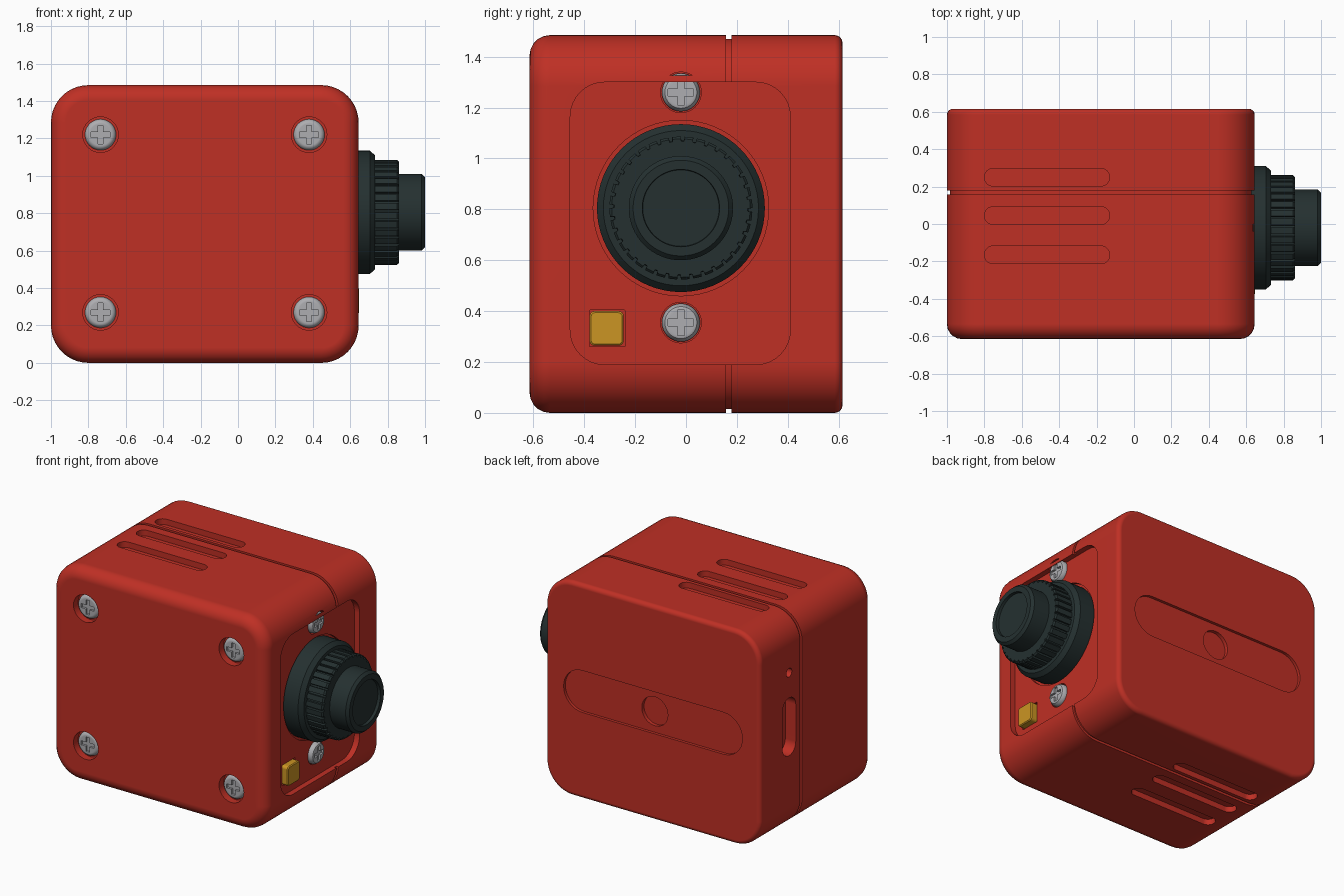
import bpy, bmesh, math
from mathutils import Matrix, Vector

if "Cube" in bpy.data.objects:
    bpy.data.objects.remove(bpy.data.objects["Cube"])


def material(name, rgb):
    m = bpy.data.materials.new(name)
    m.diffuse_color = (*rgb, 1)
    m.use_nodes = True
    m.node_tree.nodes["Principled BSDF"].inputs["Base Color"].default_value = m.diffuse_color
    return m


RED = material("red shell", (0.52, 0.029, 0.018))
BLACK = material("dark lens", (0.018, 0.03, 0.03))
STEEL = material("screw steel", (0.42, 0.42, 0.44))
GOLD = material("gold", (0.60, 0.30, 0.017))


# Side frames: u runs across a side, v up it, w outward
def frame(u, v, w):
    return Matrix((u, v, w)).transposed()


FRONT = frame((1, 0, 0), (0, 0, 1), (0, -1, 0))
BACK = frame((-1, 0, 0), (0, 0, 1), (0, 1, 0))
RIGHT = frame((0, 1, 0), (0, 0, 1), (1, 0, 0))
LEFT = frame((0, -1, 0), (0, 0, 1), (-1, 0, 0))
TOP = frame((1, 0, 0), (0, 1, 0), (0, 0, 1))
BOTTOM = frame((1, 0, 0), (0, -1, 0), (0, 0, -1))


def rrect(cu, cv, hu, hv, r, n=8):
    """Rounded rectangle outline."""
    r = min(r, hu * 0.999, hv * 0.999)
    pts = []
    for k, (su, sv) in enumerate(((1, 1), (-1, 1), (-1, -1), (1, -1))):
        for i in range(n + 1):
            a = math.pi / 2 * (k + i / n)
            pts.append((cu + su * (hu - r) + r * math.cos(a),
                        cv + sv * (hv - r) + r * math.sin(a)))
    return pts


def circle(cu, cv, r, n=64):
    return [(cu + r * math.cos(2 * math.pi * i / n),
             cv + r * math.sin(2 * math.pi * i / n)) for i in range(n)]


def loft(name, rings, side, mat):
    """Closed solid through (outline, w) rings in a side frame."""
    bm = bmesh.new()
    loops = [[bm.verts.new(side @ Vector((u, v, w))) for u, v in pts] for pts, w in rings]
    for a, b in zip(loops, loops[1:]):
        for i in range(len(a)):
            j = (i + 1) % len(a)
            bm.faces.new((a[i], a[j], b[j], b[i]))
    bm.faces.new(loops[0][::-1])
    bm.faces.new(loops[-1])
    bmesh.ops.recalc_face_normals(bm, faces=bm.faces)
    me = bpy.data.meshes.new(name)
    bm.to_mesh(me)
    bm.free()
    me.materials.append(mat)
    ob = bpy.data.objects.new(name, me)
    bpy.context.collection.objects.link(ob)
    return ob


def lathe(name, cu, cv, profile, side, mat, n=64):
    return loft(name, [(circle(cu, cv, r, n), w) for r, w in profile], side, mat)


def cut(ob, outline, w0, w1, side):
    """Carve a prism out of an object."""
    tool = loft("cutter", [(outline, w0), (outline, w1)], side, ob.data.materials[0])
    mod = ob.modifiers.new("cut", 'BOOLEAN')
    mod.operation, mod.solver, mod.object = 'DIFFERENCE', 'EXACT', tool
    bpy.context.view_layer.objects.active = ob
    bpy.ops.object.modifier_apply(modifier=mod.name)
    bpy.data.objects.remove(tool)


def smooth(ob):
    bpy.ops.object.select_all(action='DESELECT')
    ob.select_set(True)
    bpy.context.view_layer.objects.active = ob
    bpy.ops.object.shade_smooth_by_angle(angle=math.radians(30))
    mod = ob.modifiers.new("normals", 'WEIGHTED_NORMAL')
    mod.keep_sharp = True


# Shell: rounded outline swept back to front, with edge fillets and a seam groove
def shell_ring(d, w):
    return rrect(-0.1775, 0.7425, 0.8225 - d, 0.7425 - d, 0.2 - d, 10), w


def fillet(r, end, sign):
    out = []
    for i in range(6):
        a = math.pi / 2 * i / 5
        out.append(shell_ring(r * (1 - math.sin(a)), end - sign * r * (1 - math.cos(a))))
    return out


body = loft("camera_shell",
            fillet(0.03, -0.615, -1)
            + [shell_ring(d, w) for d, w in ((0, -0.178), (0.016, -0.178), (0.016, -0.157), (0, -0.157))]
            + fillet(0.08, 0.615, 1)[::-1], FRONT, RED)

# Recessed lens panel with wells for lens, screws and gold contact
LY, LZ = -0.02, 0.805
PANEL = 0.605
cut(body, rrect(-0.0225, 0.745, 0.4325, 0.555, 0.135), PANEL, 0.8, RIGHT)
cut(body, circle(LY, LZ, 0.345), PANEL - 0.02, 0.8, RIGHT)
panel_screws = [(LY, 1.26), (LY, 0.355)]
for y, z in panel_screws:
    cut(body, circle(y, z, 0.08, 32), PANEL - 0.02, 0.64 if z > 1 else 0.8, RIGHT)
cut(body, rrect(-0.31, 0.332, 0.07, 0.072, 0.003, 2), PANEL - 0.02, 0.8, RIGHT)

# Front screw wells
front_screws = [(x, z) for x in (-0.735, 0.38) for z in (0.27, 1.22)]
for x, z in front_screws:
    cut(body, circle(x, z, 0.095, 32), 0.565, 0.8, FRONT)

# Vent slots above and below
for y in (0.25, 0.045, -0.165):
    cut(body, rrect(-0.465, y, 0.335, 0.0475, 0.05), 1.445, 1.6, TOP)
    cut(body, rrect(-0.465, -y, 0.335, 0.0475, 0.05), -0.04, 0.2, BOTTOM)

# Back grip recess with a round socket
cut(body, rrect(0.1775, 0.745, 0.685, 0.145, 0.145), 0.595, 0.8, BACK)
cut(body, circle(0.1775, 0.745, 0.1, 40), 0.57, 0.8, BACK)

# Left port and indicator hole
cut(body, rrect(-0.30, 0.745, 0.073, 0.2, 0.073), 0.92, 1.2, LEFT)
cut(body, circle(-0.30, 1.12, 0.03, 24), 0.95, 1.2, LEFT)
smooth(body)


# Cross-head screws
def screw(name, cu, cv, r, base, top, side):
    h = top - base
    ob = lathe(name, cu, cv, [(r, base), (r, base + 0.4 * h), (r * 0.95, base + 0.7 * h),
                              (r * 0.84, base + 0.92 * h), (r * 0.7, top)], side, STEEL, 32)
    a, b = 0.05, 0.014
    cross = [(b, b), (b, a), (-b, a), (-b, b), (-a, b), (-a, -b),
             (-b, -b), (-b, -a), (b, -a), (b, -b), (a, -b), (a, b)]
    cut(ob, [(cu + u, cv + v) for u, v in cross], top - 0.015, top + 0.05, side)
    smooth(ob)


for x, z in front_screws:
    screw("front_screw", x, z, 0.083, 0.555, 0.595, FRONT)
for y, z in panel_screws:
    screw("panel_screw", y, z, 0.075, 0.58, 0.635, RIGHT)

# Gold contact block
smooth(loft("gold_contact", [(rrect(-0.312, 0.332, 0.067, 0.068, 0.02, 4), 0.58),
                             (rrect(-0.312, 0.332, 0.067, 0.068, 0.02, 4), 0.642),
                             (rrect(-0.312, 0.332, 0.061, 0.062, 0.016, 4), 0.648)], RIGHT, GOLD))

# Lens: flange, ribbed focus ring, front barrel with recessed glass
smooth(lathe("lens_flange", LY, LZ, [(0.33, 0.58), (0.33, 0.705), (0.305, 0.732), (0.2, 0.732)],
             RIGHT, BLACK))

RIBS = 36


def ribbed(tip, root):
    pts = []
    for i in range(RIBS):
        for f, r in ((0.0, tip), (0.35, tip), (0.7, tip), (0.74, root), (0.96, root)):
            a = 2 * math.pi * (i + f) / RIBS
            pts.append((LY + r * math.cos(a), LZ + r * math.sin(a)))
    return pts


smooth(loft("focus_ring", [(ribbed(0.281, 0.265), 0.72), (ribbed(0.281, 0.265), 0.85),
                           (ribbed(0.272, 0.262), 0.86)], RIGHT, BLACK))
smooth(lathe("lens_barrel", LY, LZ, [(0.205, 0.85), (0.205, 0.982), (0.188, 1.0),
                                     (0.152, 1.0), (0.15, 0.98)], RIGHT, BLACK))
